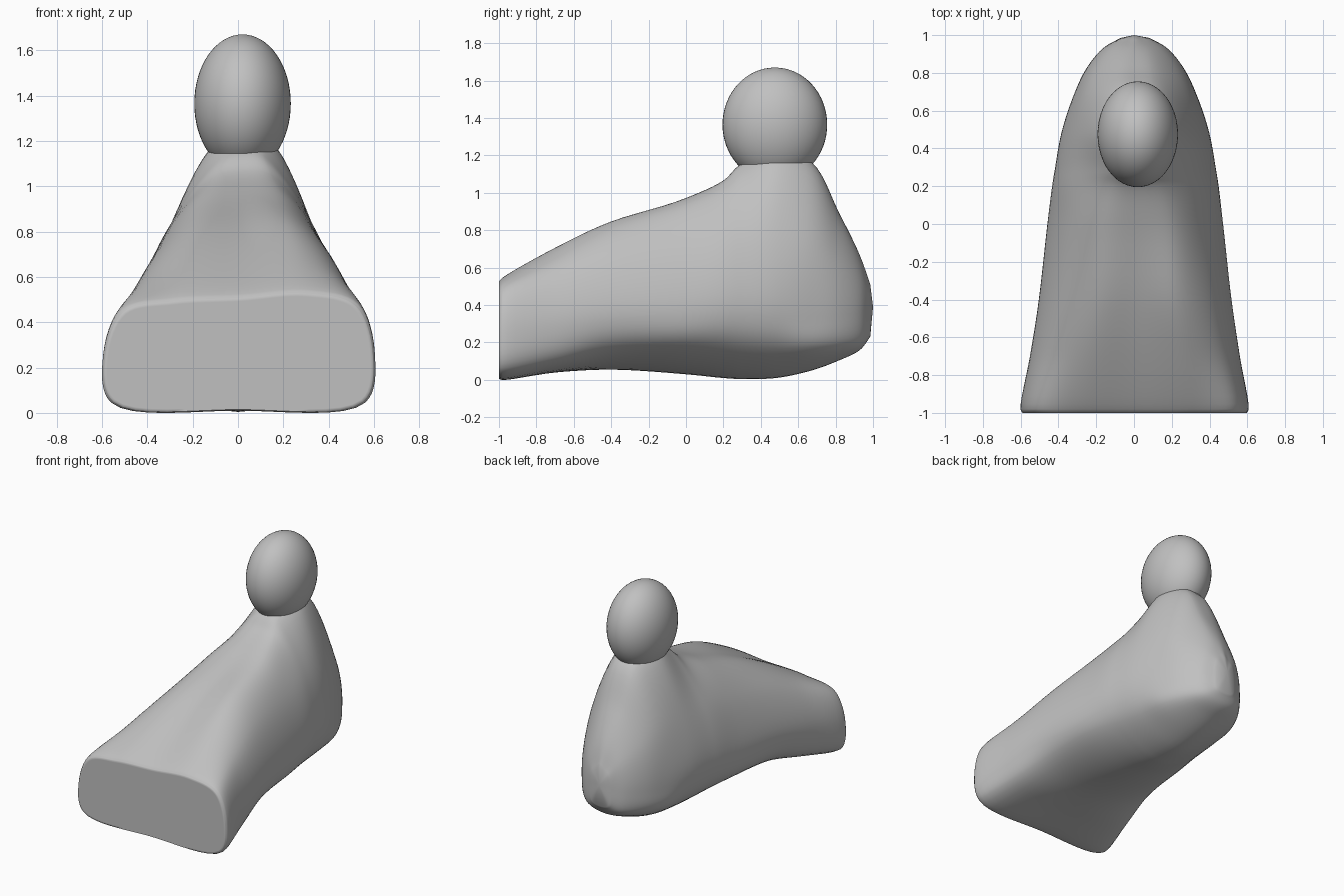
import bpy
import bmesh
from mathutils import Vector

default_cube = bpy.data.objects.get("Cube")
if default_cube:
    bpy.data.objects.remove(default_cube, do_unlink=True)

grey = bpy.data.materials.new("plain grey")
grey.use_nodes = True
grey.diffuse_color = (0.53, 0.53, 0.53, 1)
grey.node_tree.nodes["Principled BSDF"].inputs["Base Color"].default_value = grey.diffuse_color


def spline(points, steps, closed=False):
    """Centripetal Catmull-Rom curve through the points."""
    if closed:
        padded = [points[-1]] + points + points[:2]
    else:
        padded = [2 * points[0] - points[1]] + points + [2 * points[-1] - points[-2]]
    result = []
    for a, b, c, d in zip(padded, padded[1:], padded[2:], padded[3:]):
        before, span, after = [max((q - p).length, 1e-6) ** 0.5
                               for p, q in ((a, b), (b, c), (c, d))]
        start = ((b - a) / before - (c - a) / (before + span) + (c - b) / span) * span
        end = ((c - b) / span - (d - b) / (span + after) + (d - c) / after) * span
        for i in range(steps):
            t = i / steps
            result.append(b + start * t + (3 * (c - b) - 2 * start - end) * t ** 2
                          + (2 * (b - c) + start + end) * t ** 3)
    if not closed:
        result.append(points[-1])
    return result


def finish(name, bm):
    mesh = bpy.data.meshes.new(name)
    bmesh.ops.recalc_face_normals(bm, faces=bm.faces)
    bm.to_mesh(mesh)
    bm.free()
    obj = bpy.data.objects.new(name, mesh)
    bpy.context.collection.objects.link(obj)
    mesh.materials.append(grey)
    bpy.ops.object.select_all(action='DESELECT')
    obj.select_set(True)
    bpy.context.view_layer.objects.active = obj
    bpy.ops.object.shade_smooth_by_angle(angle=1.25)
    return obj


# Cross-sections from front to back: y, keel height, then half-width and
# height of the lower corner, widest point, shoulder and top edge
SECTIONS = [
    (-1, .015, .55, .05, .59, .25, .51, .47, .29, .525),
    (-.98, .01, .56, .045, .6, .25, .52, .485, .3, .545),
    (-.7, .04, .50, .1, .555, .3, .46, .58, .27, .7),
    (-.4, .055, .44, .17, .51, .34, .405, .68, .22, .84),
    (0, .03, .41, .2, .465, .36, .37, .725, .19, .97),
    (.2, .01, .37, .19, .44, .37, .355, .755, .135, 1.065),
    (.29, .005, .35, .18, .425, .37, .345, .765, .1, 1.15),
    (.48, .01, .32, .17, .39, .36, .325, .77, .12, 1.22),
    (.67, .05, .295, .175, .33, .34, .275, .76, .09, 1.165),
    (.82, .105, .23, .185, .26, .35, .215, .64, .08, .89),
    (.93, .16, .145, .205, .17, .36, .135, .54, .06, .665),
    (.985, .23, .065, .25, .075, .37, .06, .46, .03, .51),
]


def section_points(y, keel, *pairs):
    side = list(zip(pairs[::2], pairs[1::2]))
    right = [Vector((w, y, z)) for w, z in side]
    left = [Vector((-w, y, z)) for w, z in side]
    crown = Vector((0, y, pairs[-1]))
    if y < -.2:         # the top leans down towards one side
        crown.z -= .02
        left[-1].z -= .035
        left[-2].z -= .025
    else:               # the top is domed
        left[-1].z -= .03
        right[-1].z -= .02
    ring = [Vector((0, y, keel))] + right + [crown] + left[::-1]
    for p in ring:
        p.x += .018 * p.z
    return ring


# Body: skin the cross-sections lengthwise, then around
rings = [section_points(*s) for s in SECTIONS]
rails = [spline(list(rail), 6) for rail in zip(*rings)]
bm = bmesh.new()
loops = [[bm.verts.new(p) for p in spline(list(ring), 8, closed=True)]
         for ring in zip(*rails)]
for near, far in zip(loops, loops[1:]):
    for i in range(len(near)):
        bm.faces.new((near[i - 1], near[i], far[i], far[i - 1]))
front = bm.faces.new(loops[0])
tip = bm.verts.new((0, 1, .39))
for i in range(len(loops[-1])):
    bm.faces.new((loops[-1][i - 1], loops[-1][i], tip))
bmesh.ops.recalc_face_normals(bm, faces=bm.faces)
bmesh.ops.inset_region(bm, faces=[front], thickness=.012)
finish("body", bm)

# Egg-shaped knob on the neck
bm = bmesh.new()
bmesh.ops.create_uvsphere(bm, u_segments=48, v_segments=32, radius=1)
bmesh.ops.scale(bm, vec=(.213, .28, .305), verts=bm.verts)
bmesh.ops.translate(bm, vec=(.02, .475, 1.365), verts=bm.verts)
finish("knob", bm)
